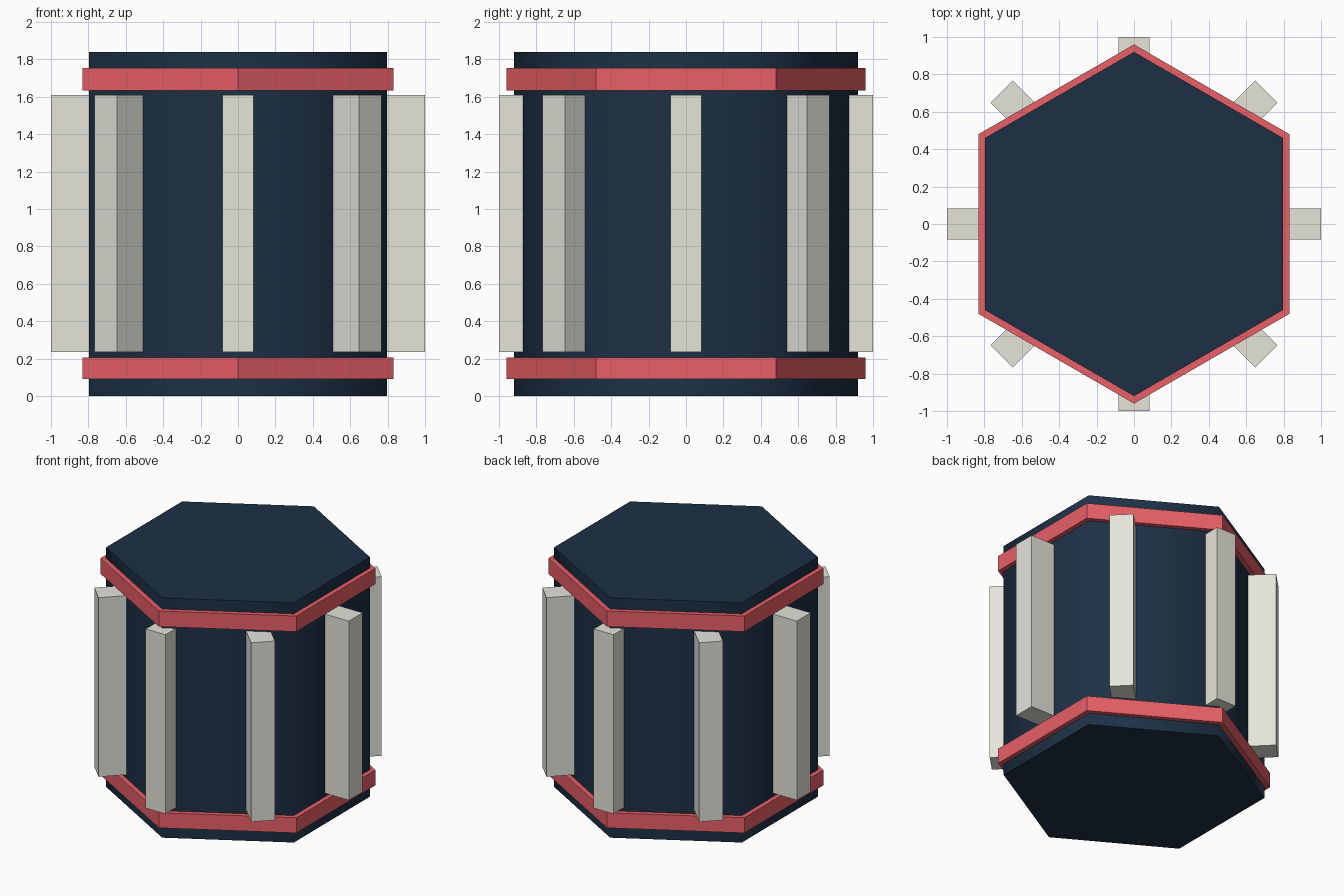
import bpy
from math import pi, radians, cos, sin

if "Cube" in bpy.data.objects:
    bpy.data.objects.remove(bpy.data.objects["Cube"])


def material(name, rgb):
    m = bpy.data.materials.new(name)
    m.diffuse_color = (*rgb, 1)
    m.use_nodes = True
    m.node_tree.nodes["Principled BSDF"].inputs["Base Color"].default_value = m.diffuse_color
    return m


navy = material("navy", (0.012, 0.030, 0.060))
red = material("red", (0.80, 0.115, 0.135))
cream = material("cream", (0.78, 0.78, 0.70))


def hex_prism(name, radius, z0, z1, mat):
    # Hexagon with corners pointing to the front and back
    bpy.ops.mesh.primitive_cylinder_add(vertices=6, radius=radius, depth=z1 - z0,
                                        location=(0, 0, (z0 + z1) / 2))
    ob = bpy.context.object
    ob.name = name
    ob.data.materials.append(mat)
    return ob


# Drum body: softly shaded sides, crisp caps
body = hex_prism("body", 0.92, 0, 1.84, navy)
bpy.ops.object.shade_smooth_by_angle(angle=radians(70))

# Bands around the body
hex_prism("lower_band", 0.96, 0.09, 0.207, red)
hex_prism("upper_band", 0.96, 1.635, 1.755, red)

# Eight upright slats set into the body
INNER, OUTER, WIDTH, Z0, Z1 = 0.76, 1.0, 0.168, 0.235, 1.61
for i in range(8):
    a = i * pi / 4
    r = (INNER + OUTER) / 2
    bpy.ops.mesh.primitive_cube_add(size=1, location=(r * cos(a), r * sin(a), (Z0 + Z1) / 2),
                                    rotation=(0, 0, a))
    slat = bpy.context.object
    slat.name = f"slat_{i + 1}"
    slat.scale = (OUTER - INNER, WIDTH, Z1 - Z0)
    slat.data.materials.append(cream)
